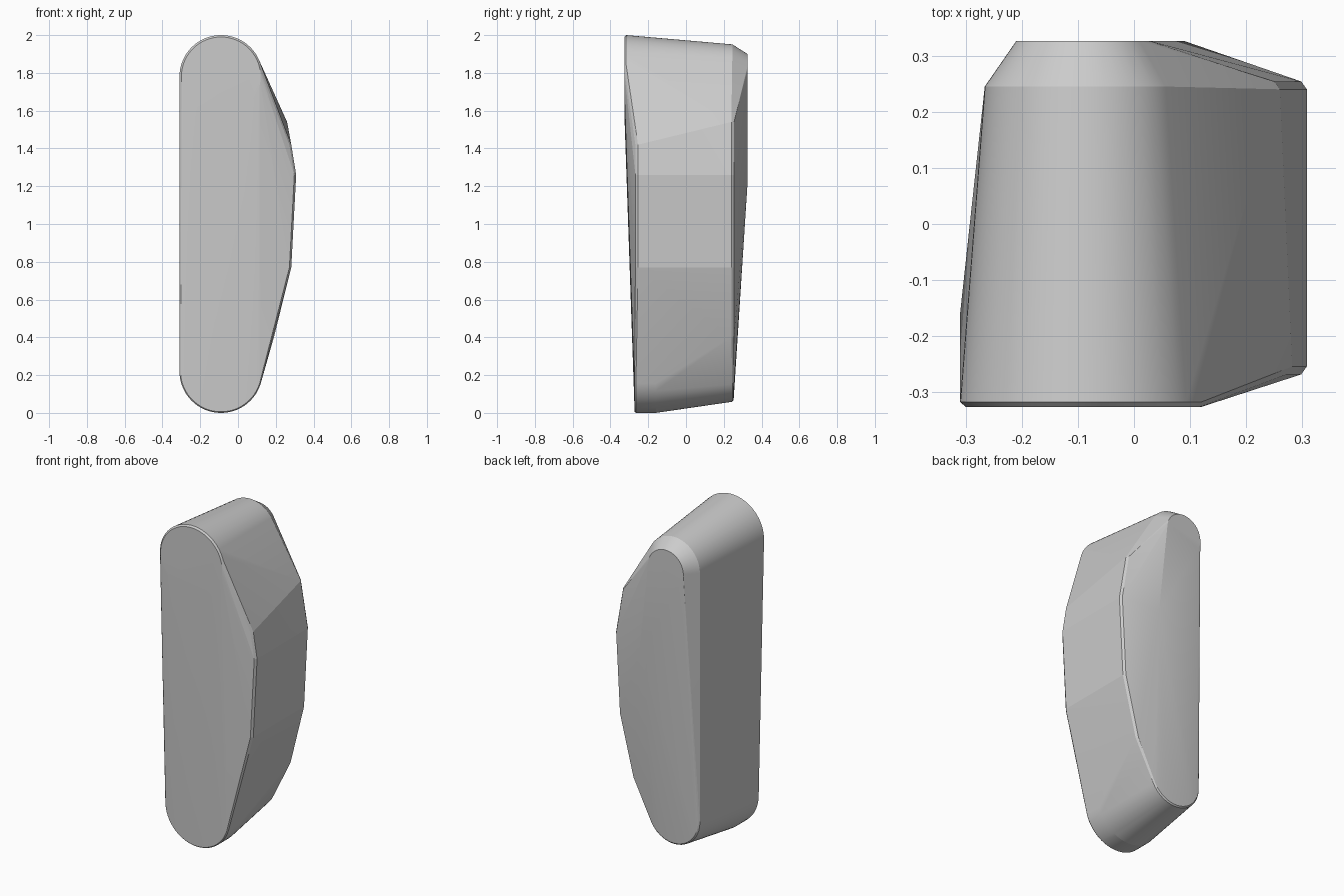
import bpy, bmesh, math

cube = bpy.data.objects.get("Cube")
if cube:
    bpy.data.objects.remove(cube, do_unlink=True)

mat = bpy.data.materials.new("plain_grey")
mat.use_nodes = True
grey = (0.6, 0.6, 0.6, 1)
mat.diffuse_color = grey
mat.node_tree.nodes["Principled BSDF"].inputs["Base Color"].default_value = grey

bm = bmesh.new()
CX, SEGS = -0.09, 64


def disc(y, z, r):
    """Ring of points facing the front."""
    for i in range(SEGS):
        a = math.tau * i / SEGS
        bm.verts.new((CX + r * math.cos(a), y, z + r * math.sin(a)))


def ridge_point(x, y, z):
    """Corner of the bulging side, with a narrow bevel."""
    s = 1 if y > 0 else -1
    bm.verts.new((x, y - s * 0.01, z))
    bm.verts.new((x - 0.01, y + s * 0.004, z))


# Upper rounded end: bevelled front rim, back shoulder, small back cap
disc(-0.326, 1.78, 0.21)
disc(-0.317, 1.78, 0.22)
disc(0.245, 1.775, 0.176)
disc(0.326, 1.78, 0.12)

# Lower rounded end
disc(-0.272, 0.22, 0.214)
disc(-0.265, 0.22, 0.22)
disc(-0.16, 0.22, 0.22)
disc(0.245, 0.235, 0.176)
disc(0.252, 0.235, 0.168)

# Faceted bulge: back ridge, then front ridge
for x, z in ((0.26, 1.54), (0.308, 1.26), (0.282, 0.77), (0.19, 0.4)):
    ridge_point(x, 0.25, z)
for x, z in ((0.282, 1.42), (0.308, 1.26), (0.282, 0.77)):
    ridge_point(x, -0.264, z)

# Peak on the back face
bm.verts.new((0.09, 0.326, 1.22))

# Wrap everything in one skin
hull = bmesh.ops.convex_hull(bm, input=bm.verts[:])
loose = {v for v in hull["geom_interior"] + hull["geom_unused"]
         if isinstance(v, bmesh.types.BMVert)}
bmesh.ops.delete(bm, geom=list(loose), context='VERTS')
bmesh.ops.dissolve_limit(bm, angle_limit=math.radians(0.3),
                         verts=bm.verts[:], edges=bm.edges[:])
bmesh.ops.recalc_face_normals(bm, faces=bm.faces[:])

mesh = bpy.data.meshes.new("faceted_block")
bm.to_mesh(mesh)
bm.free()
mesh.materials.append(mat)
block = bpy.data.objects.new("faceted_block", mesh)
bpy.context.collection.objects.link(block)
bpy.context.view_layer.objects.active = block
block.select_set(True)
bpy.ops.object.shade_smooth_by_angle(angle=math.radians(8))
